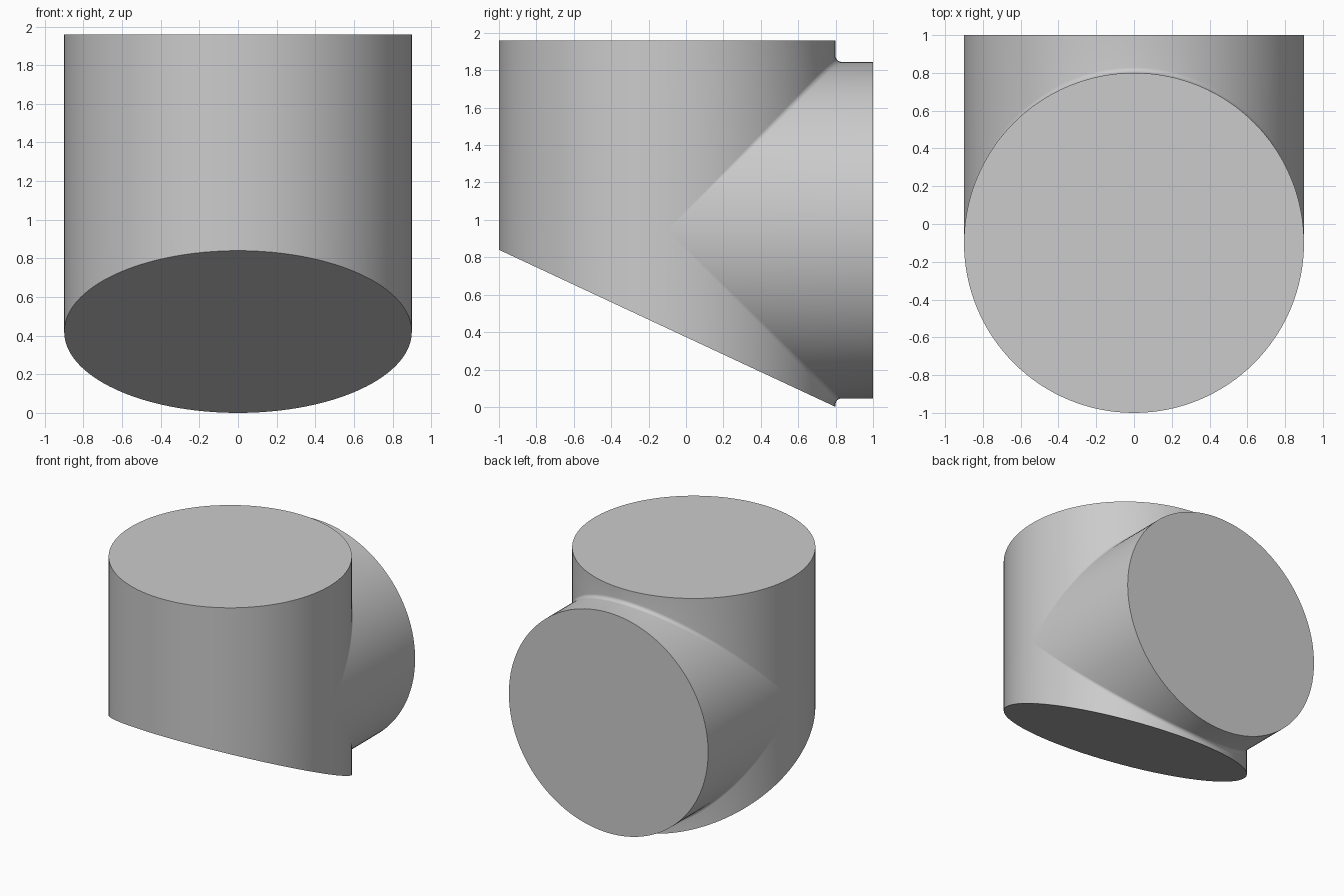
import bpy, bmesh, math
from mathutils import Vector

if "Cube" in bpy.data.objects:
    bpy.data.objects.remove(bpy.data.objects["Cube"])

R, FILLET = 0.9, 0.03          # both tubes share one radius
AXIS_Y, AXIS_Z = -0.1, 0.945   # vertical axis position / horizontal axis height
TOP, BACK = 1.96, 1.0
N, ARC = 64, 8                 # segments per half turn, segments across the fillet

bm = bmesh.new()


def strip(rows):
    """Skin rows of points, all with the same count, into quads."""
    grid = [[bm.verts.new(p) for p in row] for row in rows]
    for r0, r1 in zip(grid, grid[1:]):
        for i in range(len(r0) - 1):
            bm.faces.new((r0[i], r0[i + 1], r1[i + 1], r1[i]))


def wall(a, z):
    return Vector((R * math.cos(a), AXIS_Y + R * math.sin(a), z))


def slant(a):
    """Height of the sloping base below the wall at angle a."""
    return 0.42 * (1 - math.sin(a))


def fillet(a, side, t):
    """Rolling-ball blend: t=0 touches the upright, t=1 the side branch."""
    c, s = math.cos(a), math.sin(a)
    u, v = Vector((c, s, 0)), Vector((c, 0, side * s))
    centre = Vector((c, s, side * s)) * (R + FILLET)
    w = u.angle(v, 0)
    if w < 1e-6:
        d = u
    else:
        d = (u * math.sin((1 - t) * w) + v * math.sin(t * w)) / math.sin(w)
    # the ball centre projects onto each axis, so contacts lie on both tubes
    return centre - d * FILLET + Vector((0, AXIS_Y, AXIS_Z))


back = [math.pi * i / N for i in range(N + 1)]
front = [math.pi + a for a in back]

# front half of the upright
strip([[wall(a, slant(a)) for a in front],
       [wall(a, AXIS_Z) for a in front],
       [wall(a, TOP) for a in front]])

# back half: upright wall, blend and branch, above and below the branch axis
for side in (1, -1):
    rows = [[wall(a, TOP if side > 0 else slant(a)) for a in back]]
    rows += [[fillet(a, side, k / ARC) for a in back] for k in range(ARC + 1)]
    rows.append([Vector((R * math.cos(a), BACK, AXIS_Z + side * R * math.sin(a))) for a in back])
    strip(rows)

# weld, then close the three flat ends
bmesh.ops.remove_doubles(bm, verts=bm.verts[:], dist=1e-5)
bmesh.ops.holes_fill(bm, edges=[e for e in bm.edges if e.is_boundary], sides=0)
bmesh.ops.recalc_face_normals(bm, faces=bm.faces[:])

mesh = bpy.data.meshes.new("pipe_elbow")
bm.to_mesh(mesh)
bm.free()
obj = bpy.data.objects.new("pipe_elbow", mesh)
bpy.context.collection.objects.link(obj)

grey = bpy.data.materials.new("light grey")
grey.diffuse_color = (0.6, 0.6, 0.6, 1)
grey.use_nodes = True
grey.node_tree.nodes["Principled BSDF"].inputs["Base Color"].default_value = grey.diffuse_color
mesh.materials.append(grey)

bpy.context.view_layer.objects.active = obj
obj.select_set(True)
bpy.ops.object.shade_smooth_by_angle(angle=math.radians(30))
